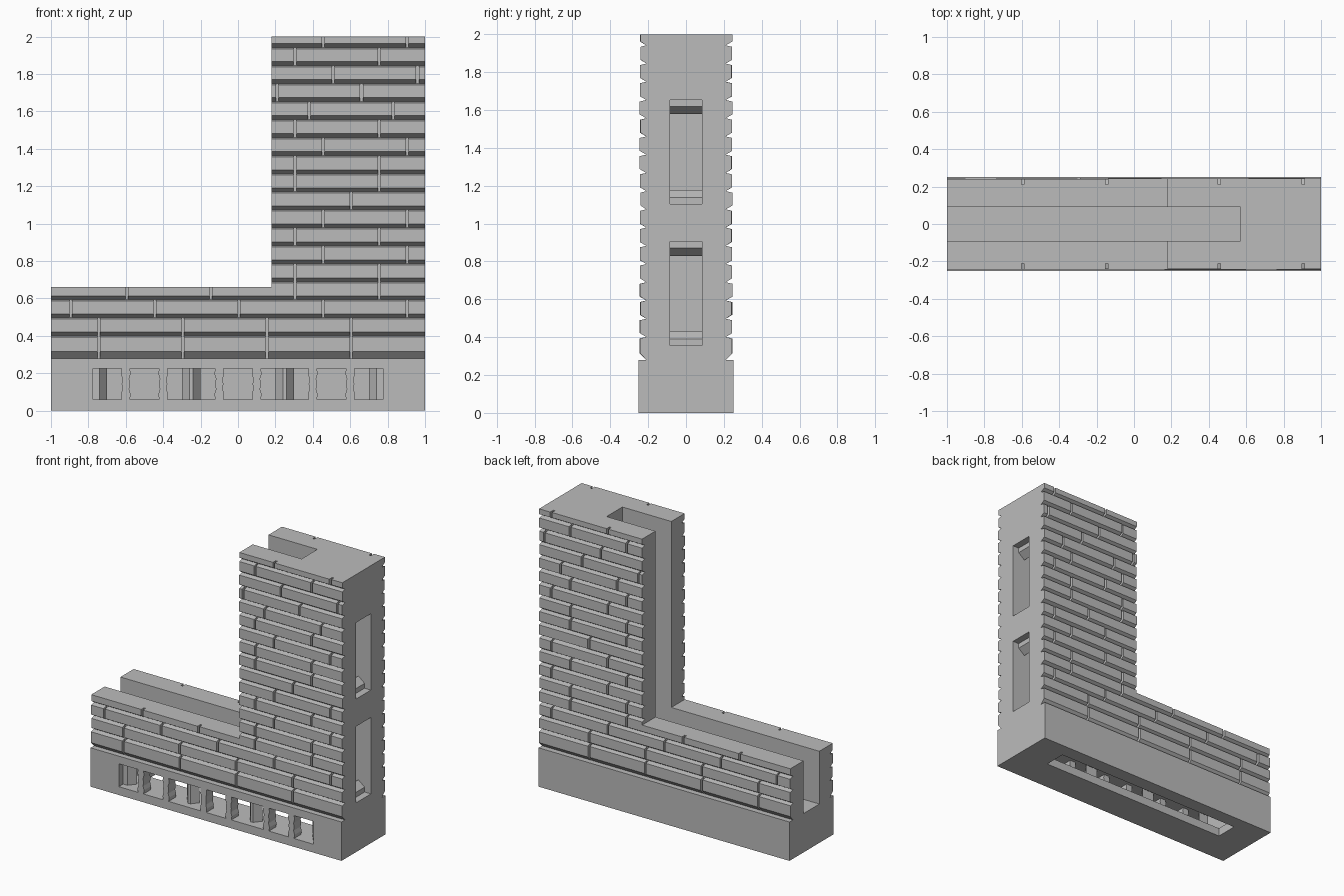
import bpy, bmesh, random

random.seed(4)
cube = bpy.data.objects.get("Cube")
if cube:
    bpy.data.objects.remove(cube, do_unlink=True)

GREY = (0.5, 0.5, 0.5, 1)
stone = bpy.data.materials.new("stone grey")
stone.use_nodes = True
stone.diffuse_color = GREY
stone.node_tree.nodes["Principled BSDF"].inputs["Base Color"].default_value = GREY
stone.node_tree.nodes["Principled BSDF"].inputs["Roughness"].default_value = 0.9


def prism(bm, outline, axis, a, b):
    """Extrude a 2D outline along an axis from a to b."""
    def ring(t):
        verts = []
        for p in outline:
            co = list(p)
            co.insert(axis, t)
            verts.append(bm.verts.new(co))
        return verts
    lo, hi = ring(a), ring(b)
    bm.faces.new(lo)
    bm.faces.new(hi)
    n = len(lo)
    for i in range(n):
        j = (i + 1) % n
        bm.faces.new((lo[i], lo[j], hi[j], hi[i]))


def box(bm, x, y, z):
    prism(bm, [(x[0], y[0]), (x[1], y[0]), (x[1], y[1]), (x[0], y[1])], 2, *z)


def make(name, bm):
    bmesh.ops.recalc_face_normals(bm, faces=bm.faces)
    mesh = bpy.data.meshes.new(name)
    bm.to_mesh(mesh)
    bm.free()
    mesh.materials.append(stone)
    ob = bpy.data.objects.new(name, mesh)
    bpy.context.collection.objects.link(ob)
    return ob


def cut(ob, bm):
    cutter = make("cutter", bm)
    cutter.hide_render = True
    mod = ob.modifiers.new("cut", 'BOOLEAN')
    mod.operation = 'DIFFERENCE'
    mod.solver = 'EXACT'
    mod.object = cutter
    bpy.context.view_layer.objects.active = ob
    bpy.ops.object.modifier_apply(modifier=mod.name)
    bpy.data.objects.remove(cutter, do_unlink=True)


BASE_TOP, LOW_TOP, TOP, STEP_X = 0.28, 0.66, 2.0, 0.18
CORE_Y, FACE_Y = 0.21, 0.245
SLOT = 0.275

# Hollow base, open to the front and underneath
bm = bmesh.new()
box(bm, (-1, 1), (-0.25, 0.25), (0, BASE_TOP))
base = make("base", bm)
bm = bmesh.new()
box(bm, (-0.775, 0.775), (-0.35, 0.155), (0.06, 0.225))
cut(base, bm)
bm = bmesh.new()
box(bm, (-0.76, 0.76), (-0.01, 0.15), (-0.1, 0.1))
cut(base, bm)

# Hourglass slats across the front opening
bm = bmesh.new()
widths = [0.022, 0.026, 0.018, 0.022, 0.018, 0.026, 0.022]
levels = [0.06 + 0.165 * i / 6 for i in range(7)]
for x in (-0.6, -0.4, -0.1, 0.1, 0.4, 0.6):
    right = [(x + w, z) for w, z in zip(widths, levels)]
    left = [(x - w, z) for w, z in zip(widths, levels)]
    prism(bm, right + left[::-1], 1, -0.25, -0.17)
make("base_slats", bm)

# Wedge posts that grip the connecting clips
bm = bmesh.new()
for x in (-0.25, 0.25):
    prism(bm, [(x - 0.01, -0.2), (x + 0.01, -0.2),
               (x + 0.05, -0.15), (x - 0.05, -0.15)], 2, 0.06, 0.225)
for s in (-1, 1):
    prism(bm, [(s * 0.775, -0.2), (s * 0.74, -0.2),
               (s * 0.7, -0.15), (s * 0.775, -0.15)], 2, 0.06, 0.225)
make("base_clip_wedges", bm)

# L-shaped wall core with a channel and two end slots
bm = bmesh.new()
prism(bm, [(-1, BASE_TOP), (1, BASE_TOP), (1, TOP), (STEP_X, TOP),
           (STEP_X, LOW_TOP), (-1, LOW_TOP)], 1, -CORE_Y, CORE_Y)
core = make("wall_core", bm)
bm = bmesh.new()
box(bm, (-1.1, 0.57), (-0.09, 0.09), (0.2, 2.1))
slot_centres = (0.63, 1.378)
for c in slot_centres:
    box(bm, (0.75, 1.1), (-0.085, 0.085), (c - SLOT, c + SLOT))
cut(core, bm)

# Wedges at the top and bottom of each end slot
bm = bmesh.new()
for c in slot_centres:
    for s in (-1, 1):
        prism(bm, [(0.95, c + s * SLOT), (0.95, c + s * 0.24),
                   (0.9, c + s * 0.2), (0.9, c + s * SLOT)], 1, -0.085, 0.085)
make("end_clip_wedges", bm)


def brick(bm, side, x0, x1, z0, z1, cap, depth, low_bevel):
    top = min(z1, cap)
    high_bevel = 0.008 if z1 < cap else 0
    if x1 - x0 < 0.01 or top - z0 < 0.03:
        return
    prism(bm, [(side * CORE_Y, z0), (side * depth, z0 + low_bevel),
               (side * depth, top - high_bevel), (side * CORE_Y, top)], 0, x0, x1)


# Brick courses in running bond, on both faces
COURSE, LENGTH, GAP = 0.0963, 0.45, 0.007
shifts = [0.155, 0.155, 0.005, 0.305, 0.305, 0.005, 0.305, 0.005, 0.155,
          0.305, 0.305, 0.005, 0.305, 0.38, 0.21, 0.06, 0.305, 0.005, 0.305]
for side, name in ((-1, "front_bricks"), (1, "back_bricks")):
    bm = bmesh.new()
    for k in range(18):
        z0 = 0.305 + COURSE * k if k else BASE_TOP
        z1 = 0.305 + COURSE * (k + 1)
        bevel = 0.02 if k else 0.035
        if k == 17:
            z1 = TOP
        for i in range(-4, 5):
            start = shifts[k] + LENGTH * i + GAP
            end = start + LENGTH - 2 * GAP
            depth = FACE_Y - random.uniform(0, 0.005)
            # Clip each brick to the low wall and the tall wall
            for lo, hi, cap in ((-1, STEP_X, LOW_TOP), (STEP_X, 1, TOP)):
                brick(bm, side, max(start, lo), min(end, hi), z0, z1, cap, depth, bevel)
    make(name, bm)
